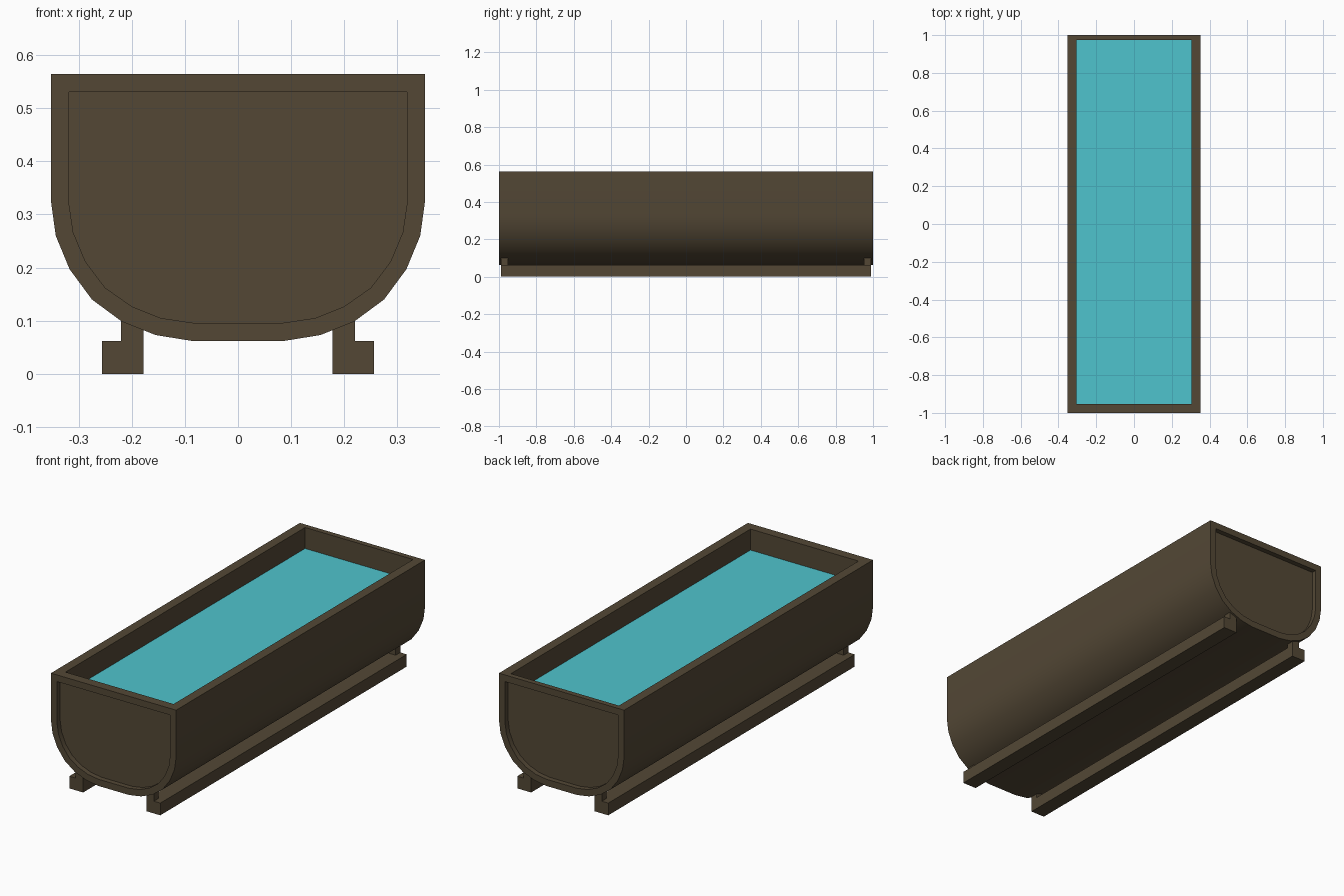
import bpy, bmesh

if "Cube" in bpy.data.objects:
    bpy.data.objects.remove(bpy.data.objects["Cube"])

def material(name, rgb):
    m = bpy.data.materials.new(name)
    m.diffuse_color = (*rgb, 1)
    m.use_nodes = True
    m.node_tree.nodes["Principled BSDF"].inputs["Base Color"].default_value = m.diffuse_color
    return m

WOOD = material("dark wood", (0.087, 0.064, 0.036))
WATER = material("turquoise water", (0.078, 0.55, 0.61))

def make_object(name, bm, mat):
    bmesh.ops.recalc_face_normals(bm, faces=bm.faces)
    mesh = bpy.data.meshes.new(name)
    bm.to_mesh(mesh)
    bm.free()
    mesh.materials.append(mat)
    ob = bpy.data.objects.new(name, mesh)
    bpy.context.collection.objects.link(ob)
    return ob

def box(name, x0, x1, y0, y1, z0, z1, mat):
    bm = bmesh.new()
    bmesh.ops.create_cube(bm, size=1)
    for v in bm.verts:
        v.co = (x1 if v.co.x > 0 else x0,
                y1 if v.co.y > 0 else y0,
                z1 if v.co.z > 0 else z0)
    return make_object(name, bm, mat)

# Half profiles, from top rim down to the flat bottom
OUTER = [(0.352, 0.564), (0.352, 0.325), (0.343, 0.26), (0.317, 0.197),
         (0.275, 0.14), (0.218, 0.098), (0.155, 0.073), (0.087, 0.062)]
INSET = [(0.318, 0.53), (0.318, 0.32), (0.31, 0.266), (0.287, 0.211),
         (0.25, 0.162), (0.2, 0.127), (0.145, 0.105), (0.085, 0.096)]
WATER_Z, RECESS = 0.457, 0.026
IN_X, IN_FRONT, IN_BACK = 0.304, -0.952, 0.973

def ring(bm, half, y):
    pts = half + [(-x, z) for x, z in reversed(half)]
    return [bm.verts.new((x, y, z)) for x, z in pts]

def bridge(bm, a, b, closed=True):
    n = len(a)
    for i in range(n if closed else n - 1):
        j = (i + 1) % n
        bm.faces.new((a[i], a[j], b[j], b[i]))

# Trough body: curved skin, recessed end panels, rim and inner walls
bm = bmesh.new()
ends = []
for s in (-1, 1):
    outer = ring(bm, OUTER, s)
    lip = ring(bm, INSET, s)
    panel = ring(bm, INSET, s * (1 - RECESS))
    bridge(bm, outer, lip)
    bridge(bm, lip, panel)
    bm.faces.new(panel)
    ends.append(outer)
bridge(bm, ends[0], ends[1], closed=False)
top = [ends[0][0], ends[1][0], ends[1][-1], ends[0][-1]]
corners = [(IN_X, IN_FRONT), (IN_X, IN_BACK), (-IN_X, IN_BACK), (-IN_X, IN_FRONT)]
rim = [bm.verts.new((x, y, 0.564)) for x, y in corners]
low = [bm.verts.new((x, y, WATER_Z - 0.02)) for x, y in corners]
bridge(bm, top, rim)
bridge(bm, rim, low)
bm.faces.new(low)
trough = make_object("trough_body", bm, WOOD)
bpy.context.view_layer.objects.active = trough
trough.select_set(True)
bpy.ops.object.shade_smooth_by_angle(angle=0.52)

# Water surface
box("water", -IN_X, IN_X, IN_FRONT, IN_BACK, WATER_Z - 0.02, WATER_Z, WATER)

# Floor rails and the short posts carrying the trough
for side, s in (("left", -1), ("right", 1)):
    xa, xb = sorted((s * 0.178, s * 0.256))
    box(side + "_rail", xa, xb, -0.99, 0.99, 0, 0.062, WOOD)
    xa, xb = sorted((s * 0.178, s * 0.22))
    for end, e in (("front", -1), ("back", 1)):
        ya, yb = sorted((e * 0.953, e * 0.99))
        box(f"{side}_{end}_post", xa, xb, ya, yb, 0.06, 0.105, WOOD)
